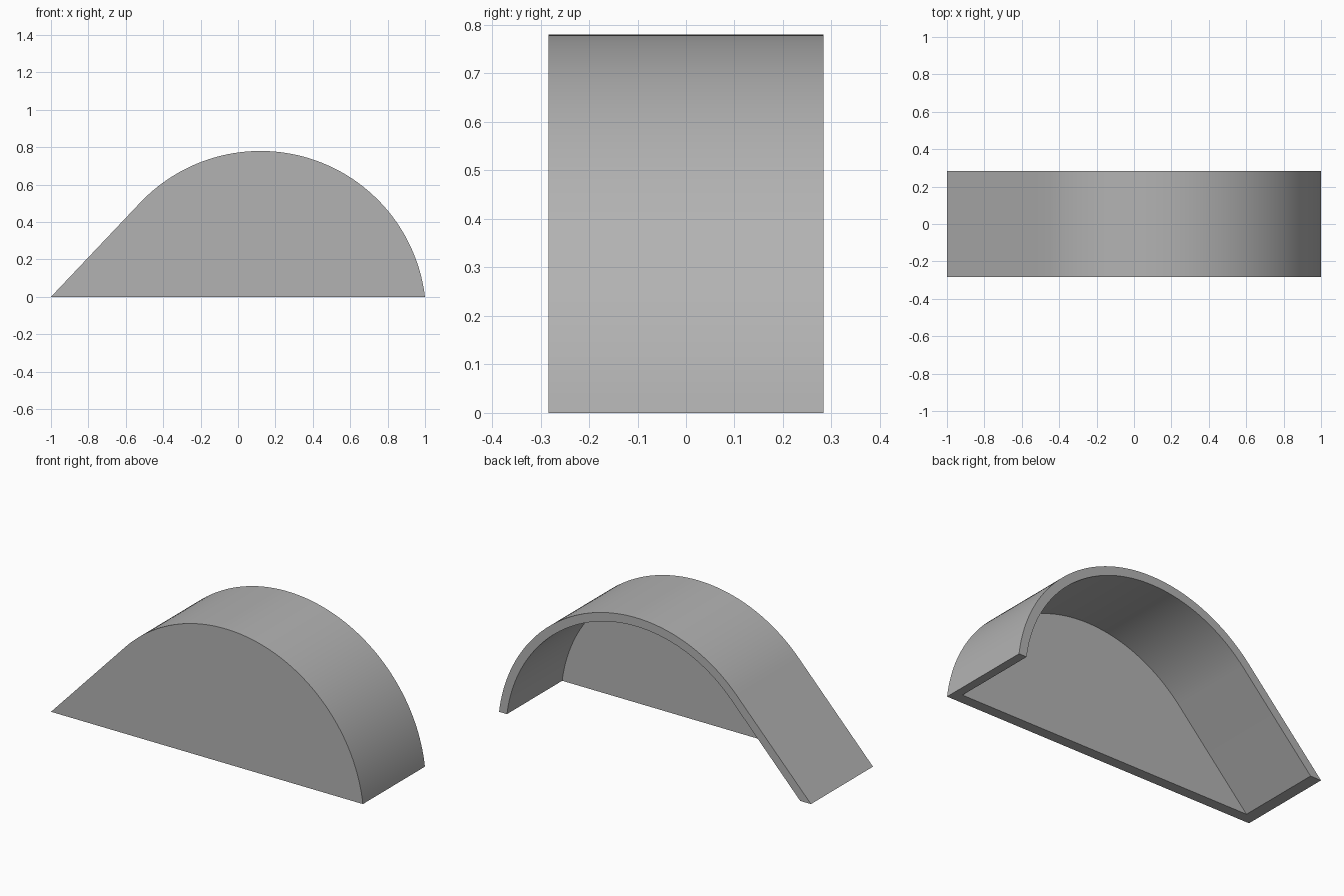
import bpy
import bmesh
import math

if "Cube" in bpy.data.objects:
    bpy.data.objects.remove(bpy.data.objects["Cube"], do_unlink=True)

CX, CZ, RADIUS = 0.12, -0.106, 0.886   # crown arc
WALL, PANEL, HALF = 0.05, 0.062, 0.284
STEPS = 64

gray = bpy.data.materials.new("plain gray")
gray.use_nodes = True
gray.diffuse_color = (0.45, 0.45, 0.45, 1)
gray.node_tree.nodes["Principled BSDF"].inputs["Base Color"].default_value = gray.diffuse_color

# Angle at which the sloping tail runs tangent into the arc
tail = math.hypot(1 + CX, CZ)
slope = math.asin(RADIUS / tail) + math.atan2(CZ, 1 + CX)
tangent = slope + math.pi / 2


def profile(inset):
    """Points from the tail tip, over the crown, down to the round end."""
    r = RADIUS - inset
    points = [(-1 + inset / math.sin(slope), 0)]
    end = math.asin(-CZ / r)
    for i in range(STEPS + 1):
        a = tangent + (end - tangent) * i / STEPS
        points.append((CX + r * math.cos(a), CZ + r * math.sin(a)))
    return points


bm = bmesh.new()


def ring(inset, y):
    return [bm.verts.new((x, y, z)) for x, z in profile(inset)]


def bridge(a, b):
    for i in range(len(a) - 1):
        bm.faces.new((a[i], a[i + 1], b[i + 1], b[i]))


# Rings run from the closed front, round the back rim, to the inside of the panel
rings = [ring(0, -HALF), ring(0, HALF), ring(WALL, HALF), ring(WALL, -HALF + PANEL)]
for first, second in zip(rings, rings[1:]):
    bridge(first, second)

# Front panel, outside and inside, and the U-shaped bottom edge
bm.faces.new(rings[0])
bm.faces.new(rings[-1])
bm.faces.new([r[0] for r in rings] + [r[-1] for r in reversed(rings)])
bmesh.ops.recalc_face_normals(bm, faces=bm.faces)

mesh = bpy.data.meshes.new("arched_cover")
bm.to_mesh(mesh)
bm.free()
mesh.materials.append(gray)
cover = bpy.data.objects.new("arched_cover", mesh)
bpy.context.collection.objects.link(cover)

bpy.ops.object.select_all(action="DESELECT")
cover.select_set(True)
bpy.context.view_layer.objects.active = cover
bpy.ops.object.shade_smooth_by_angle(angle=math.radians(30))
